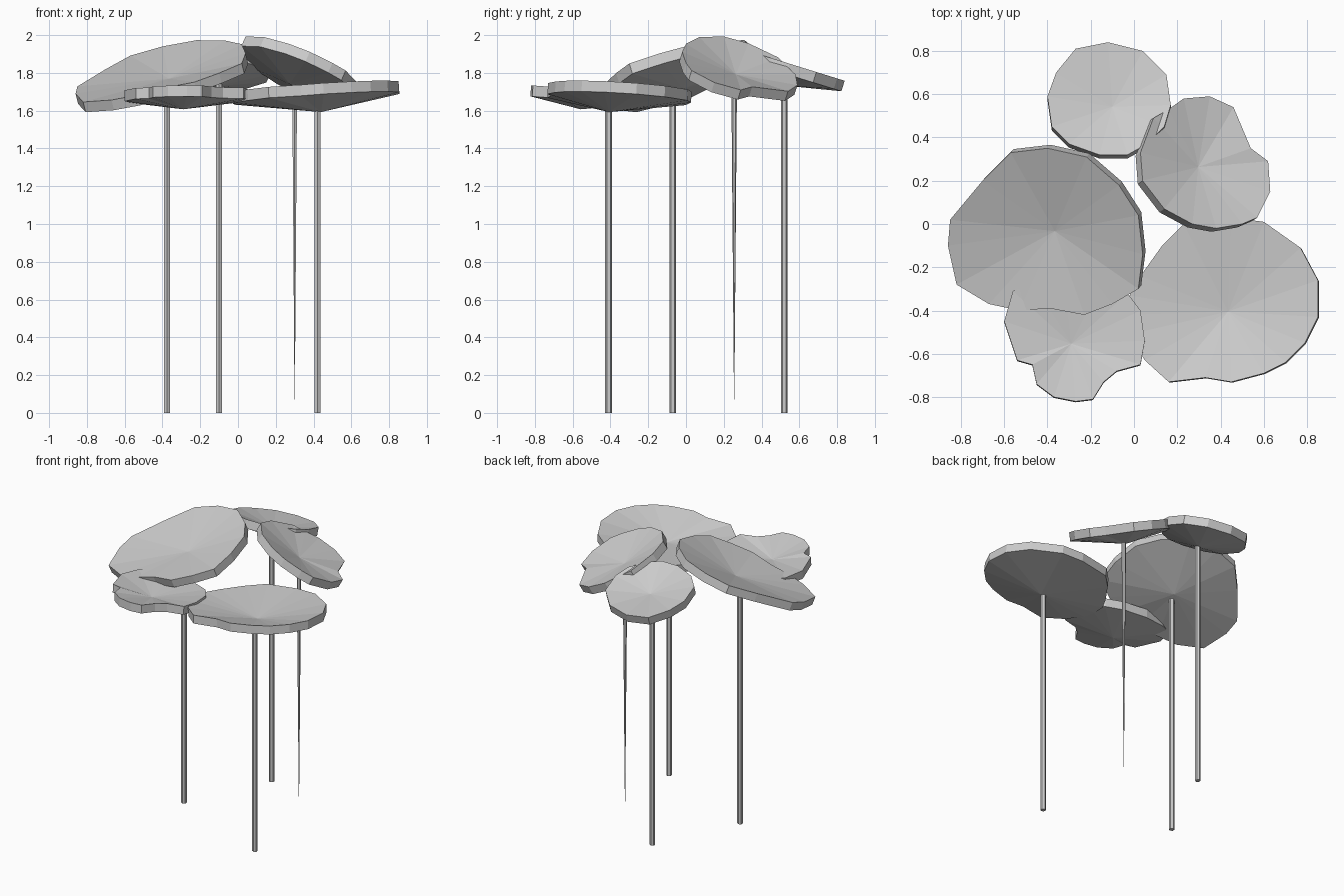
import bpy, bmesh
from mathutils import Vector

cube = bpy.data.objects.get("Cube")
if cube:
    bpy.data.objects.remove(cube, do_unlink=True)

grey = bpy.data.materials.new("plain grey")
grey.use_nodes = True
colour = (0.6, 0.6, 0.6, 1)
grey.diffuse_color = colour
grey.node_tree.nodes["Principled BSDF"].inputs["Base Color"].default_value = colour

THICKNESS = 0.058


def finish(name, bm):
    """Turn a bmesh into a named, flat shaded object."""
    bmesh.ops.recalc_face_normals(bm, faces=bm.faces[:])
    mesh = bpy.data.meshes.new(name)
    bm.to_mesh(mesh)
    bm.free()
    mesh.materials.append(grey)
    obj = bpy.data.objects.new(name, mesh)
    bpy.context.collection.objects.link(obj)
    return obj


def pad(name, centre, height, slope, outline, dip=0.06):
    """Tilted, slightly dished leaf: fans above and below, joined by a rim."""
    bm = bmesh.new()
    normal = Vector((-slope[0], -slope[1], 1)).normalized()

    def on_plane(p):
        rise = slope[0] * (p[0] - centre[0]) + slope[1] * (p[1] - centre[1])
        return Vector((p[0], p[1], height + rise))

    rings, hubs = [], []
    for shift in (0, THICKNESS):
        rings.append([bm.verts.new(on_plane(p) - normal * shift) for p in outline])
        hubs.append(bm.verts.new(on_plane(centre) - normal * (shift + dip)))
    top, low = rings
    for i in range(len(outline)):
        j = (i + 1) % len(outline)
        bm.faces.new((top[i], top[j], hubs[0]))
        bm.faces.new((low[j], low[i], hubs[1]))
        bm.faces.new((top[j], top[i], low[i], low[j]))
    finish(name, bm)


def stem(name, x, y, bottom, top, r_bottom, r_top):
    """Slim six-sided stalk."""
    bm = bmesh.new()
    bmesh.ops.create_cone(bm, cap_ends=True, segments=6, radius1=r_bottom,
                          radius2=r_top, depth=top - bottom)
    finish(name, bm).location = (x, y, (top + bottom) / 2)


# Leaves
pad("left_leaf", (-.38, -.05), 1.825, (.25, .3), [
    (-.85, .02), (-.86, -.1), (-.82, -.28), (-.67, -.37), (-.53, -.4),
    (-.39, -.39), (-.23, -.42), (-.1, -.37), (.02, -.3), (.04, -.14),
    (.02, .04), (-.07, .18), (-.22, .31), (-.4, .35), (-.57, .33), (-.7, .2)])
pad("front_right_leaf", (.43, -.4), 1.725, (.07, -.06), [
    (.23, 0), (.13, -.1), (.03, -.24), (-.02, -.33), (-.03, -.42),
    (-.02, -.51), (.05, -.63), (.16, -.73), (.33, -.71), (.45, -.73),
    (.6, -.69), (.7, -.64), (.79, -.55), (.85, -.43), (.85, -.26),
    (.77, -.11), (.6, .01), (.45, .03)], .075)
pad("front_left_leaf", (-.29, -.55), 1.715, (0, -.07), [
    (-.47, -.27), (-.56, -.31), (-.6, -.45), (-.54, -.63), (-.47, -.65),
    (-.45, -.74), (-.37, -.8), (-.27, -.82), (-.19, -.81), (-.14, -.73),
    (-.08, -.68), (.03, -.65), (.05, -.54), (.03, -.4), (-.03, -.32),
    (-.15, -.27), (-.32, -.25)], .05)
pad("back_right_leaf", (.32, .28), 1.845, (-.44, -.31), [
    (.16, .53), (.23, .58), (.35, .59), (.46, .54), (.54, .35), (.62, .29),
    (.63, .15), (.57, .03), (.5, 0), (.38, -.02), (.27, 0), (.14, .07),
    (.04, .2), (.03, .33), (.09, .49)])
pad("back_leaf", (-.1, .56), 1.845, (0, -.31), [
    (-.27, .81), (-.12, .84), (.04, .8), (.15, .69), (.17, .55), (.14, .45),
    (.06, .37), (-.03, .32), (-.16, .32), (-.3, .37), (-.38, .45),
    (-.4, .59), (-.36, .7)])

# Stalks, one of them tapering to a point above the ground
stem("left_stem", -.375, -.07, 0, 1.73, .018, .018)
stem("front_right_stem", .42, -.41, 0, 1.62, .018, .018)
stem("back_stem", -.1, .52, 0, 1.74, .018, .018)
stem("back_right_spike", .3, .255, .07, 1.75, .001, .015)
